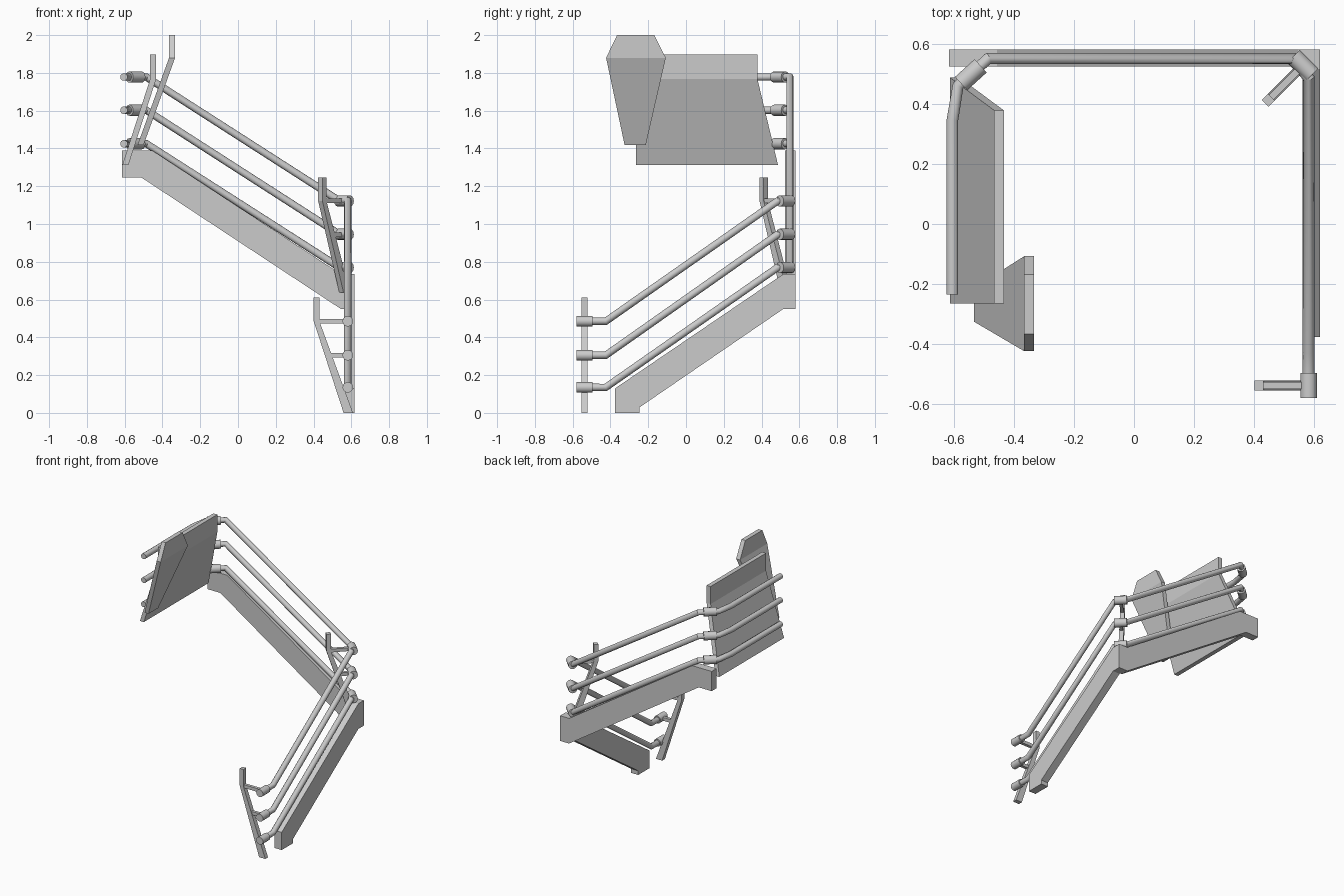
import bpy, bmesh, math
from mathutils import Vector

if "Cube" in bpy.data.objects:
    bpy.data.objects.remove(bpy.data.objects["Cube"])


def prism(name, profile, origin, u, v, w):
    """Extrude a 2D profile (u, v axes) along vector w from origin."""
    o, u, v, w = (Vector(a) for a in (origin, u, v, w))
    bm = bmesh.new()
    face = bm.faces.new([bm.verts.new(o + u * a + v * b) for a, b in profile])
    new = bmesh.ops.extrude_face_region(bm, geom=[face])["geom"]
    bmesh.ops.translate(bm, vec=w, verts=[g for g in new if isinstance(g, bmesh.types.BMVert)])
    bmesh.ops.recalc_face_normals(bm, faces=bm.faces)
    me = bpy.data.meshes.new(name)
    bm.to_mesh(me)
    bm.free()
    ob = bpy.data.objects.new(name, me)
    bpy.context.collection.objects.link(ob)
    return ob


def tube(name, pts, r):
    """Round capped tube along a polyline, mitred at bends."""
    cu = bpy.data.curves.new(name, 'CURVE')
    cu.dimensions = '3D'
    cu.bevel_depth = r
    cu.bevel_resolution = 4
    cu.use_fill_caps = True
    sp = cu.splines.new('POLY')
    sp.points.add(len(pts) - 1)
    for p, c in zip(sp.points, pts):
        p.co = (*c, 1)
    ob = bpy.data.objects.new(name, cu)
    bpy.context.collection.objects.link(ob)
    bpy.ops.object.select_all(action='DESELECT')
    ob.select_set(True)
    bpy.context.view_layer.objects.active = ob
    bpy.ops.object.convert(target='MESH')
    bpy.ops.object.shade_smooth_by_angle(angle=math.radians(35))


X, Y, Z = (1, 0, 0), (0, 1, 0), (0, 0, 1)

# Stair stringers
prism("lower_stringer", [(-.375, 0), (-.245, 0), (-.245, .03), (.515, .55), (.578, .55),
                         (.578, .735), (.515, .735), (-.375, .13)],
      (.56, 0, 0), Y, Z, (.058, 0, 0))
prism("upper_stringer", [(-.615, 1.245), (-.51, 1.245), (.545, .55), (.618, .55),
                         (.618, .735), (.545, .735), (-.455, 1.39), (-.615, 1.39)],
      (0, .523, 0), X, Z, (0, .057, 0))

# Three handrails with joint sleeves
for i, (z0, z1, z2) in enumerate([(.135, .77, 1.425), (.305, .945, 1.602), (.485, 1.122, 1.778)]):
    tube(f"handrail_{i}", [(.581, -.57, z0), (.581, -.425, z0), (.581, .485, z1),
                           (.53, .55, z1 + .005), (-.485, .55, z2), (-.585, .46, z2),
                           (-.604, .345, z2), (-.604, -.235, z2)], .02)
    tube(f"end_sleeve_{i}", [(.581, -.579, z0), (.581, -.495, z0)], .028)
    tube(f"corner_sleeve_{i}", [(.53, .558, z1), (.592, .496, z1)], .03)
    tube(f"top_sleeve_{i}", [(-.51, .526, z2), (-.575, .467, z2)], .03)


# Bent posts with rail brackets; profile is (distance inward, height)
def post(name, base, inward):
    d = Vector((*inward, 0)).normalized()
    side = Vector((-d.y, d.x, 0)) * .032
    o = Vector(base) - side / 2
    prism(name, [(-.028, 0), (.022, 0), (.18, .485), (.18, .61), (.15, .61), (.15, .485)],
          o, d, Z, side)
    for j, (z, reach) in enumerate([(.305, .11), (.485, .16)]):
        prism(f"{name}_bracket_{j}", [(0, z - .012), (reach, z - .012), (reach, z + .012), (0, z + .012)],
              o + side * .15, d, Z, side * .7)


post("lower_post", (.581, -.537, 0), (-1, 0))
post("corner_post", (.563, .528, .637), (-1, -1))


# Sloped panels with an upright lip; rows are (height, x of outer face, y min, y max)
def panel(name, rows, thick):
    bm = bmesh.new()
    rings = []
    for z, x, a, b in rows:
        rings.append([bm.verts.new(c) for c in
                      [(x, a, z), (x, b, z), (x + thick, b, z), (x + thick, a, z)]])
    for r, s in zip(rings, rings[1:]):
        for k in range(4):
            n = (k + 1) % 4
            bm.faces.new((r[k], r[n], s[n], s[k]))
    bm.faces.new(rings[0])
    bm.faces.new(rings[-1])
    bmesh.ops.recalc_face_normals(bm, faces=bm.faces)
    me = bpy.data.meshes.new(name)
    bm.to_mesh(me)
    bm.free()
    bpy.context.collection.objects.link(bpy.data.objects.new(name, me))


panel("wide_panel", [(1.313, -.612, -.265, .487), (1.768, -.465, -.265, .378),
                     (1.897, -.465, -.265, .378)], .032)
panel("narrow_panel", [(1.418, -.532, -.325, -.213), (1.88, -.365, -.423, -.107),
                       (2.0, -.365, -.365, -.168)], .032)
